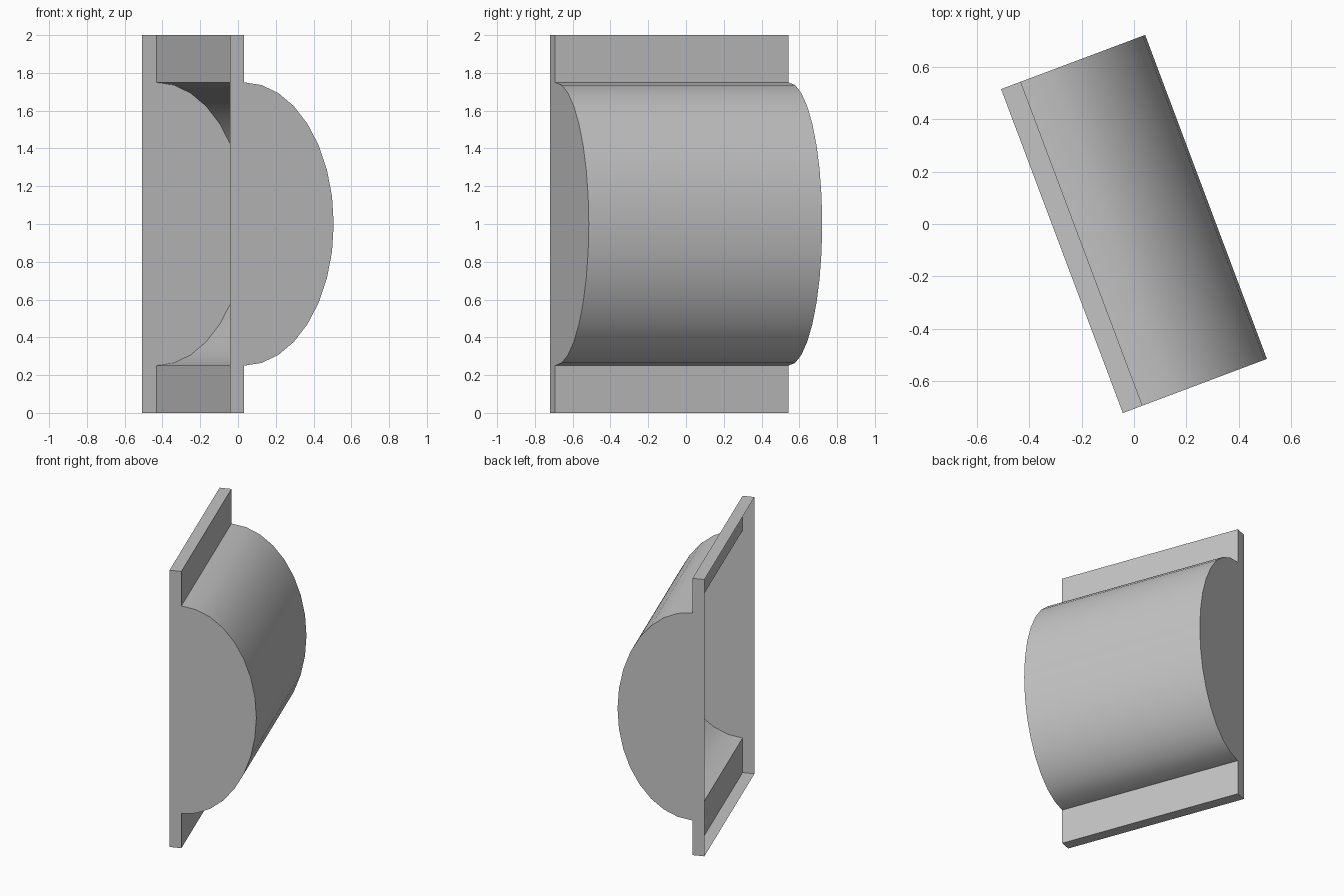
import bpy, bmesh, math
from mathutils import Matrix

cube = bpy.data.objects.get("Cube")
if cube:
    bpy.data.objects.remove(cube, do_unlink=True)

LENGTH, DEPTH, RIM = 1.32, 0.587, 0.08   # along the barrel, across it, rim thickness
HEIGHT, RADIUS, STEPS = 2.0, 0.75, 16    # overall height, barrel half height, arc segments
TURN = math.radians(20.6)

grey = bpy.data.materials.new("plain grey")
grey.use_nodes = True
colour = (0.55, 0.55, 0.55, 1.0)
grey.diffuse_color = colour
grey.node_tree.nodes["Principled BSDF"].inputs["Base Color"].default_value = colour

# Cross-section: rim, half-oval bulge, rim; left open along the flat back
mid = HEIGHT / 2
arc = [(RIM + (DEPTH - RIM) * math.sin(a), mid + RADIUS * math.cos(a))
       for a in (math.pi * i / STEPS for i in range(STEPS + 1))]
profile = [(0, HEIGHT), (RIM, HEIGHT)] + arc + [(RIM, 0), (0, 0)]

bm = bmesh.new()
front, back = [[bm.verts.new((x - DEPTH / 2, y, z)) for x, z in profile]
               for y in (-LENGTH / 2, LENGTH / 2)]

# Rim strips, flanges and curved barrel wall
for i in range(len(profile) - 1):
    bm.faces.new((front[i], back[i], back[i + 1], front[i + 1]))

# Flat end walls
bm.faces.new(front)
bm.faces.new(back[::-1])
bmesh.ops.recalc_face_normals(bm, faces=bm.faces)

# Make sure the barrel wall faces outwards
bm.normal_update()
wall = max(bm.faces, key=lambda f: f.calc_center_median().x)
if wall.normal.x < 0:
    bmesh.ops.reverse_faces(bm, faces=bm.faces)
bmesh.ops.transform(bm, matrix=Matrix.Rotation(TURN, 4, 'Z'), verts=bm.verts)

mesh = bpy.data.meshes.new("half_barrel_shell")
bm.to_mesh(mesh)
bm.free()
mesh.materials.append(grey)
shell = bpy.data.objects.new("half_barrel_shell", mesh)
bpy.context.collection.objects.link(shell)

# Smooth barrel with crisp edges
bpy.ops.object.select_all(action='DESELECT')
shell.select_set(True)
bpy.context.view_layer.objects.active = shell
bpy.ops.object.shade_smooth_by_angle(angle=math.radians(30))
